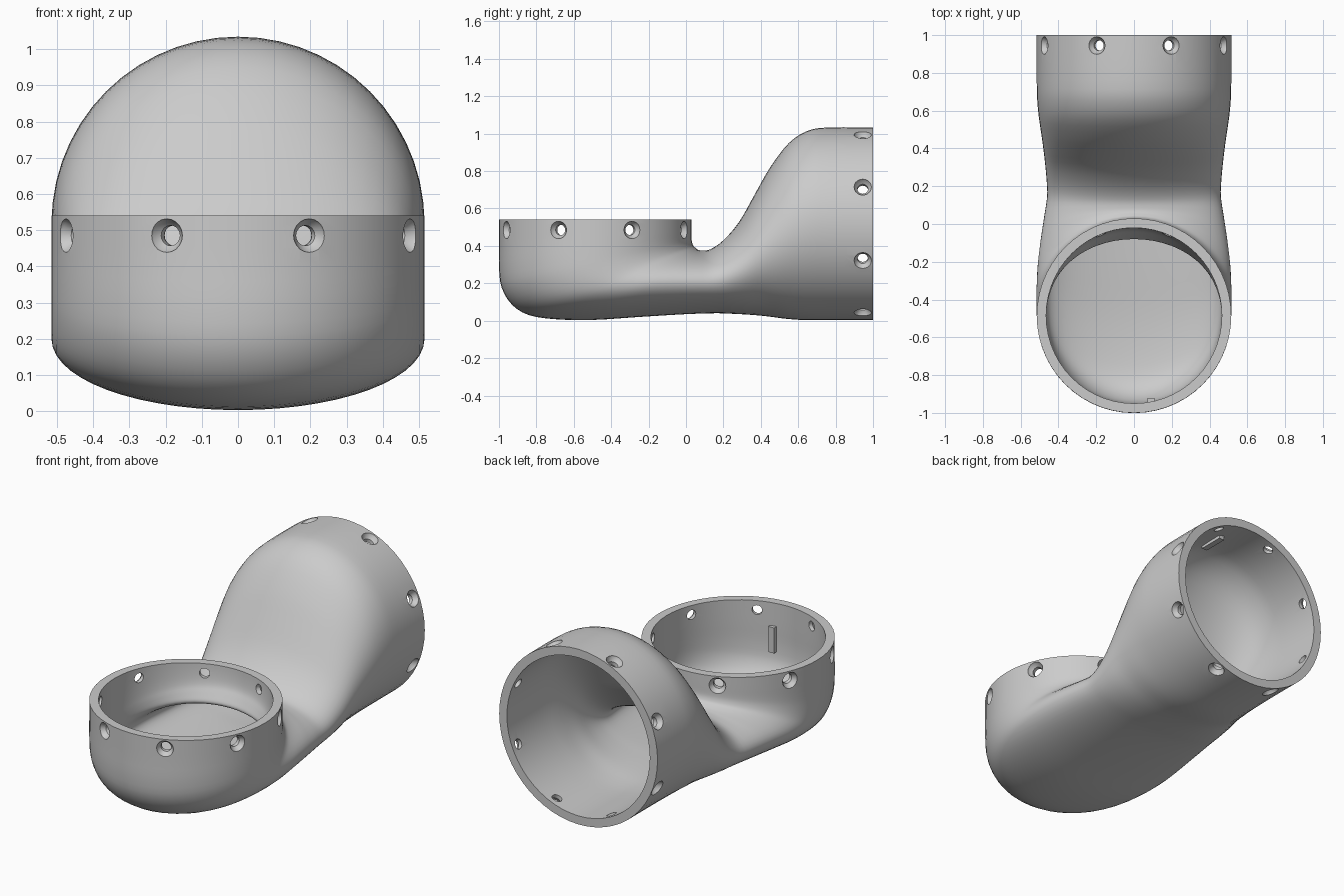
import bpy, bmesh, math
from mathutils import Vector, Matrix

if "Cube" in bpy.data.objects:
    bpy.data.objects.remove(bpy.data.objects["Cube"])

WALL = 0.05
SEG = 56
SUB = 3

# Stations of the bend: saddle side (y, z), heel side (y, z), half width
STATIONS = [
    (.030, .540, -1.00, .540, .515), (.030, .480, -1.00, .400, .515),
    (.030, .440, -1.00, .280, .515), (.032, .420, -.985, .175, .515),
    (.037, .405, -.930, .085, .515), (.042, .397, -.840, .030, .515),
    (.050, .390, -.700, .008, .515), (.057, .384, -.500, .004, .510),
    (.065, .379, -.250, .020, .495), (.085, .375, .000, .035, .475),
    (.130, .382, .160, .040, .460), (.200, .430, .250, .037, .462),
    (.285, .530, .340, .032, .470), (.370, .680, .430, .024, .480),
    (.450, .820, .520, .012, .492), (.550, .950, .600, .005, .505),
    (.650, 1.015, .680, .003, .513), (.760, 1.033, .770, .003, .515),
    (1.00, 1.033, 1.00, .003, .515)]


def sample(t):
    """Catmull-Rom interpolation of the stations."""
    n = len(STATIONS) - 1
    i = min(int(t), n - 1)
    f = t - i
    p = [STATIONS[max(0, min(n, i + k))] for k in (-1, 0, 1, 2)]
    return [.5 * (2 * b + (c - a) * f + (2 * a - 5 * b + 4 * c - d) * f * f
                  + (3 * b - a - 3 * c + d) * f ** 3) for a, b, c, d in zip(*p)]


def ring(bm, top, heel, w):
    mid, half = (top + heel) / 2, (top - heel) / 2
    out = []
    for k in range(SEG):
        a = 2 * math.pi * k / SEG
        p = mid + half * math.cos(a)
        out.append(bm.verts.new((w * math.sin(a), p.x, p.y)))
    return out


def finish(bm, name):
    bmesh.ops.recalc_face_normals(bm, faces=bm.faces)
    me = bpy.data.meshes.new(name)
    bm.to_mesh(me)
    bm.free()
    ob = bpy.data.objects.new(name, me)
    bpy.context.collection.objects.link(ob)
    return ob


# Elbow shell: outer skin forward, inner skin back, closed at both rims
bm = bmesh.new()
outer, inner = [], []
last = (len(STATIONS) - 1) * SUB
for j in range(last + 1):
    t = j / SUB
    s = sample(t)
    top, heel = Vector(s[0:2]), Vector(s[2:4])
    outer.append(ring(bm, top, heel, s[4]))
    a, b = sample(max(0, t - .1)), sample(min(last / SUB, t + .1))
    tan = (Vector(b[2:4]) - Vector(a[2:4])).normalized()
    lip = WALL + .085 * math.exp(-((t - 5.5) / 2.6) ** 2)   # thick saddle lip
    if t < 1:
        lip = WALL + (lip - WALL) * t
    inner.append(ring(bm, top + (heel - top).normalized() * lip,
                      heel + Vector((-tan.y, tan.x)) * WALL, s[4] - WALL))
loop = outer + inner[::-1]
for r0, r1 in zip(loop, loop[1:] + loop[:1]):
    for k in range(SEG):
        m = (k + 1) % SEG
        bm.faces.new((r0[k], r0[m], r1[m], r1[k]))
elbow = finish(bm, "elbow_shell")

# Countersunk screw holes: eight round each socket
CUP = Matrix.Translation((0, -.485, .485))
TUBE = Matrix.Translation((0, .945, .518)) @ Matrix.Rotation(math.pi / 2, 4, 'X')
PROFILE = [(.028, .40), (.028, .487), (.044, .505), (.052, .535)]
bm = bmesh.new()
for base in (CUP, TUBE):
    for h in range(8):
        M = base @ Matrix.Rotation(math.radians(22.5 + 45 * h), 4, 'Z')
        rows = [[bm.verts.new(M @ Vector((d, r * math.cos(2 * math.pi * k / 20),
                                          r * math.sin(2 * math.pi * k / 20))))
                 for k in range(20)] for r, d in PROFILE]
        for r0, r1 in zip(rows, rows[1:]):
            for k in range(20):
                m = (k + 1) % 20
                bm.faces.new((r0[k], r0[m], r1[m], r1[k]))
        bm.faces.new(rows[0][::-1])
        bm.faces.new(rows[-1])
cutter = finish(bm, "screw_hole_cutter")
cutter.hide_render = True

mod = elbow.modifiers.new("screw_holes", 'BOOLEAN')
mod.operation = 'DIFFERENCE'
mod.solver = 'EXACT'
mod.object = cutter
bpy.context.view_layer.objects.active = elbow
elbow.select_set(True)
bpy.ops.object.modifier_apply(modifier=mod.name)
bpy.data.objects.remove(cutter)
bpy.ops.object.shade_smooth_by_angle(angle=math.radians(35))


# Small key ribs inside each socket
def rib(name, loc, size):
    bm = bmesh.new()
    bmesh.ops.create_cube(bm, size=1, matrix=Matrix.Translation(loc) @ Matrix.Diagonal((*size, 1)))
    finish(bm, name)


rib("cup_key_rib", (.09, -.935, .33), (.035, .03, .15))
rib("tube_key_rib", (.09, .79, .968), (.035, .15, .03))
